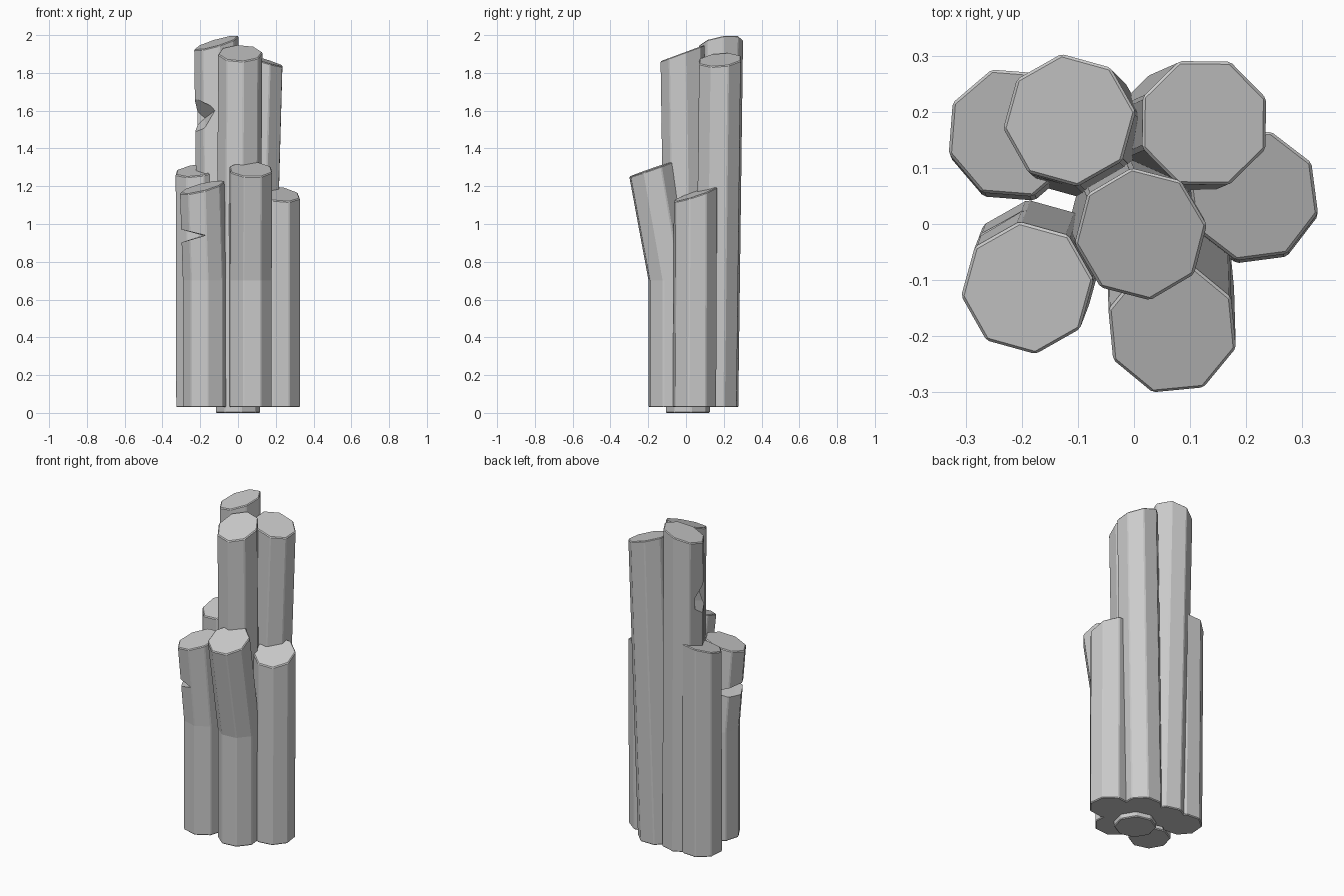
import bpy, bmesh
from math import cos, sin, radians
from mathutils import Vector

if "Cube" in bpy.data.objects:
    bpy.data.objects.remove(bpy.data.objects["Cube"])

R = 0.119  # column radius
SIDES = 8


def column(name, base, top, z0, z1, slope, turn, bend=None):
    """Eight-sided stone column with a sloped top, leaning from the bend height (or the foot)."""
    bm = bmesh.new()
    levels = [(base, z0)] + ([(base, bend)] if bend else []) + [(top, z1)]
    rings = []
    for i, ((cx, cy), z) in enumerate(levels):
        ring = []
        for k in range(SIDES):
            a = radians(turn + 360 * k / SIDES)
            dx, dy = R * cos(a), R * sin(a)
            tilt = slope[0] * dx + slope[1] * dy if i == len(levels) - 1 else 0
            ring.append(bm.verts.new((cx + dx, cy + dy, z + tilt)))
        rings.append(ring)
    for lo, hi in zip(rings, rings[1:]):
        for k in range(SIDES):
            n = (k + 1) % SIDES
            bm.faces.new((lo[k], lo[n], hi[n], hi[k]))
    bm.faces.new(rings[0][::-1])
    bm.faces.new(rings[-1])
    me = bpy.data.meshes.new(name)
    bm.to_mesh(me)
    bm.free()
    ob = bpy.data.objects.new(name, me)
    bpy.context.collection.objects.link(ob)
    # fine worn edge
    bev = ob.modifiers.new("worn_edge", 'BEVEL')
    bev.width, bev.segments = 0.005, 1
    bev.limit_method, bev.angle_limit = 'ANGLE', radians(30)
    return ob


def chip(target, name, points):
    """Cut a faceted chip (convex hull of the points) out of a column."""
    bm = bmesh.new()
    for p in points:
        bm.verts.new(Vector(p))
    bmesh.ops.convex_hull(bm, input=bm.verts[:])
    bmesh.ops.recalc_face_normals(bm, faces=bm.faces[:])
    me = bpy.data.meshes.new(name)
    bm.to_mesh(me)
    bm.free()
    cutter = bpy.data.objects.new(name, me)
    bpy.context.collection.objects.link(cutter)
    cutter.hide_render = True
    cutter.hide_set(True)
    cut = target.modifiers.new("chip", 'BOOLEAN')
    cut.operation, cut.solver, cut.object = 'DIFFERENCE', 'EXACT', cutter


# tall columns
column("centre_column", (0, 0.01), (0.012, -0.018), 0, 1.905, (0, 0.37), 8)
back_left = column("back_left_column", (-0.09, 0.16), (-0.115, 0.185), 0.03, 1.96, (0.29, 0.16), 7)
column("back_right_column", (0.075, 0.158), (0.125, 0.18), 0.03, 1.87, (-0.3, 0.08), 22)

# short outer columns
column("left_column", (-0.214, 0.155), (-0.217, 0.162), 0.03, 1.285, (0.12, 0.27), 18)
column("right_column", (0.213, 0.045), (0.213, 0.05), 0.03, 1.16, (-0.12, 0.33), 30)
front_left = column("front_left_column", (-0.175, -0.075), (-0.19, -0.114), 0.03, 1.195,
                    (0.25, 0.18), 7, bend=0.7)
column("front_column", (0.065, -0.085), (0.068, -0.187), 0.03, 1.29, (-0.03, 0.35), 28, bend=0.7)

# broken-out chips
chip(back_left, "tall_chip_cutter", [
    (-0.35, 0.00, 1.72), (-0.35, 0.28, 1.72), (-0.35, 0.00, 1.40), (-0.35, 0.28, 1.40),
    (-0.175, 0.20, 1.56), (-0.11, 0.04, 1.61), (-0.17, 0.04, 1.50)])
chip(front_left, "short_chip_cutter", [
    (-0.36, -0.28, 0.985), (-0.36, 0.06, 0.985), (-0.36, -0.28, 0.885), (-0.36, 0.06, 0.885),
    (-0.17, -0.25, 0.94), (-0.19, 0.06, 0.94)])
